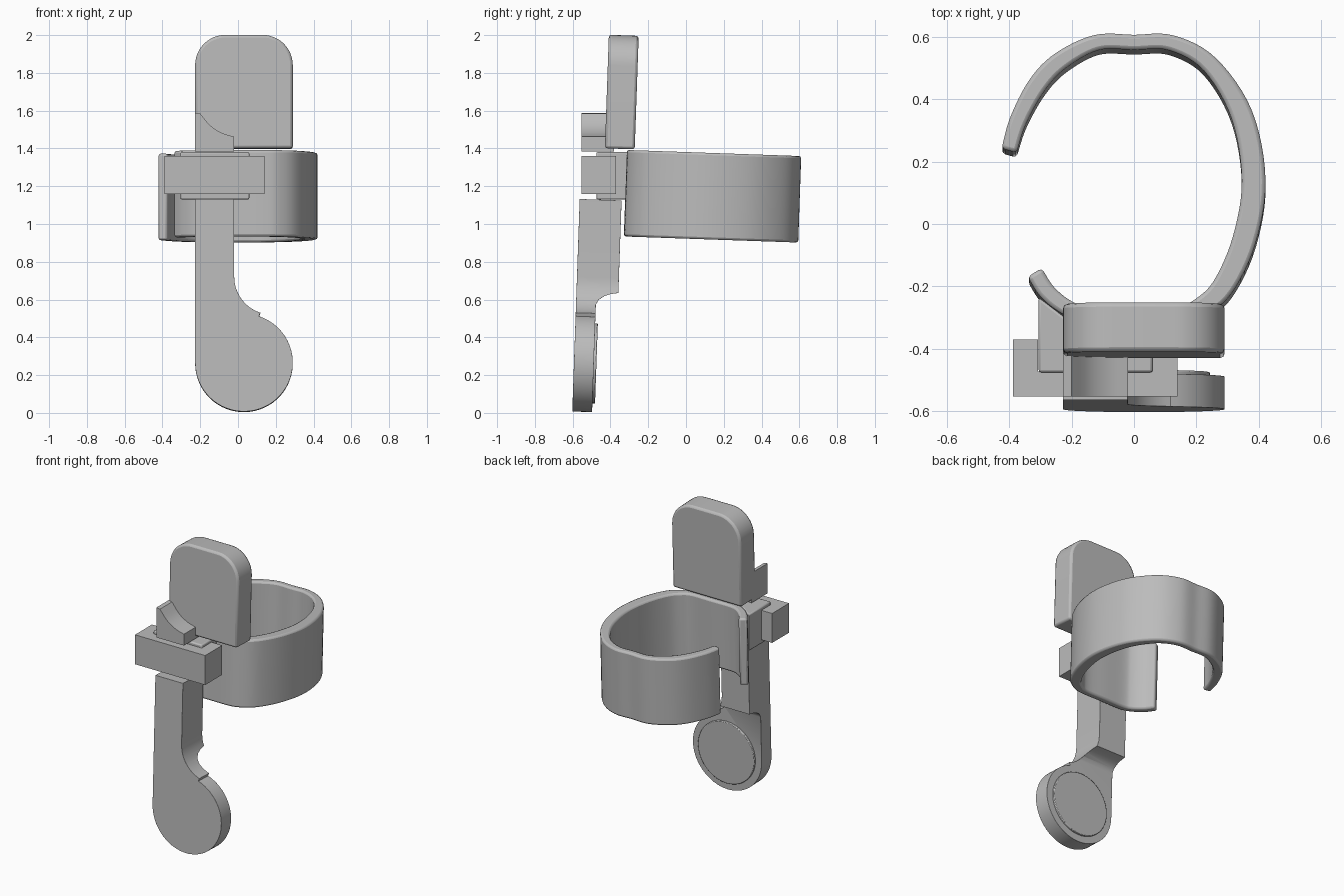
import bpy, bmesh, math
from mathutils import Vector

if "Cube" in bpy.data.objects:
    bpy.data.objects.remove(bpy.data.objects["Cube"], do_unlink=True)

grey = bpy.data.materials.new("plain grey")
grey.use_nodes = True
grey.diffuse_color = (0.5, 0.5, 0.5, 1)
grey.node_tree.nodes["Principled BSDF"].inputs["Base Color"].default_value = (0.5, 0.5, 0.5, 1)

TILT = -math.radians(2)


def prism(name, outline, axis, low, high):
    """Extrude a 2D outline along axis; the outline uses the other two axes in order."""
    def place(p, d):
        c = list(p)
        c.insert("xyz".index(axis), d)
        return c
    bm = bmesh.new()
    bottom = [bm.verts.new(place(p, low)) for p in outline]
    top = [bm.verts.new(place(p, high)) for p in outline]
    bm.faces.new(bottom)
    bm.faces.new(top)
    n = len(outline)
    for i in range(n):
        j = (i + 1) % n
        bm.faces.new((bottom[i], bottom[j], top[j], top[i]))
    bmesh.ops.recalc_face_normals(bm, faces=bm.faces)
    mesh = bpy.data.meshes.new(name)
    bm.to_mesh(mesh)
    bm.free()
    mesh.materials.append(grey)
    obj = bpy.data.objects.new(name, mesh)
    bpy.context.collection.objects.link(obj)
    return obj


def finish(obj, bevel=0.0, tilted=True):
    if tilted:
        obj.rotation_euler.x = TILT
    if bevel:
        mod = obj.modifiers.new("soft edges", "BEVEL")
        mod.width = bevel
        mod.segments = 2
        mod.limit_method = "ANGLE"
        mod.angle_limit = math.radians(40)
    bpy.ops.object.select_all(action="DESELECT")
    obj.select_set(True)
    bpy.context.view_layer.objects.active = obj
    bpy.ops.object.shade_smooth_by_angle(angle=math.radians(32))


def arc(cx, cy, r, start, end, steps=12):
    angles = [math.radians(start + (end - start) * i / steps) for i in range(steps + 1)]
    return [(cx + r * math.cos(a), cy + r * math.sin(a)) for a in angles]


def spline(points, steps=6):
    """Smooth curve through all the points."""
    pts = [Vector(p) for p in points]
    pts = [2 * pts[0] - pts[1]] + pts + [2 * pts[-1] - pts[-2]]
    out = []
    for a, b, c, d in zip(pts, pts[1:], pts[2:], pts[3:]):
        for i in range(steps):
            t = i / steps
            out.append(0.5 * (2 * b + (c - a) * t + (2 * a - 5 * b + 4 * c - d) * t ** 2
                              + (3 * b - a - 3 * c + d) * t ** 3))
    return out + [pts[-2]]


# Open band: centre line x, y and wall thickness
path = spline([
    (-0.40, 0.187, 0.05), (-0.37, 0.285, 0.055), (-0.31, 0.397, 0.06),
    (-0.235, 0.475, 0.058), (-0.12, 0.533, 0.05), (0, 0.534, 0.048), (0.12, 0.532, 0.05),
    (0.243, 0.463, 0.056), (0.345, 0.302, 0.07), (0.383, 0.092, 0.076),
    (0.353, -0.098, 0.076), (0.285, -0.248, 0.07), (0.21, -0.315, 0.06),
    (0.14, -0.335, 0.05), (0, -0.335, 0.05), (-0.15, -0.335, 0.05),
    (-0.215, -0.315, 0.05), (-0.277, -0.266, 0.053), (-0.318, -0.203, 0.053)])
outer, inner = [], []
for i, p in enumerate(path):
    d = (path[min(i + 1, len(path) - 1)] - path[max(i - 1, 0)]).to_2d().normalized()
    side = Vector((-d.y, d.x)) * p.z / 2
    outer.append(p.to_2d() + side)
    inner.append(p.to_2d() - side)
finish(prism("band", outer + inner[::-1], "z", 0.922, 1.38), 0.012)

# Upper plate with rounded top corners
plate = [(-0.227, 1.385), (0.29, 1.385)]
plate += arc(0.13, 1.826, 0.16, 0, 90) + arc(-0.067, 1.826, 0.16, 90, 180)
finish(prism("upper_plate", plate, "y", -0.478, -0.32), 0.014)

# Lever: front outline trimmed by a side profile that thins the round end
outline = [(-0.227, 1.112), (-0.227, 0.245)]
outline += arc(0.0315, 0.245, 0.2585, 180, 432, 44)[1:]
outline += arc(0.18, 0.7, 0.2, 252, 180, 12)
outline += [(-0.02, 1.112)]
lever = prism("lever", outline, "y", -0.602, -0.38)
profile = [(-0.7, -0.1), (-0.7, 1.2), (-0.3, 1.2), (-0.3, 0.622), (-0.38, 0.622),
           (-0.42, 0.615), (-0.455, 0.602), (-0.483, 0.582), (-0.497, 0.555), (-0.497, -0.1)]
cutter = prism("lever_cutter", profile, "x", -0.5, 0.5)
cutter.hide_render = True
cut = lever.modifiers.new("thin round end", "BOOLEAN")
cut.operation = "INTERSECT"
cut.solver = "EXACT"
cut.object = cutter
bpy.context.view_layer.objects.active = lever
bpy.ops.object.modifier_apply(modifier=cut.name)
bpy.data.objects.remove(cutter, do_unlink=True)
finish(lever, 0.01)

# Raised pad on the back of the round end
finish(prism("round_pad", arc(0.0315, 0.245, 0.212, 0, 352.5, 47), "y", -0.51, -0.483), 0.004)

# Holder block joining the band to the lever
holder = [(-0.305, -0.475), (0.06, -0.475), (0.06, -0.3), (-0.22, -0.3), (-0.305, -0.235)]
finish(prism("holder", holder, "z", 1.13, 1.38), 0.008, False)

# Clip wrapping around the holder
clip = [(-0.388, -0.552), (0.14, -0.552), (0.14, -0.37), (0.06, -0.37),
        (0.06, -0.472), (-0.308, -0.472), (-0.308, -0.37), (-0.388, -0.37)]
finish(prism("clip", clip, "z", 1.16, 1.36), 0, False)

# Hook with a concave top, in front of the plate
hook = [(-0.227, 1.385), (-0.02, 1.385)]
hook += [tuple(p) for p in spline([(-0.02, 1.462), (-0.085, 1.482), (-0.145, 1.52), (-0.2, 1.584)], 4)]
hook += [(-0.227, 1.588)]
finish(prism("hook", hook, "y", -0.552, -0.38), 0, False)
